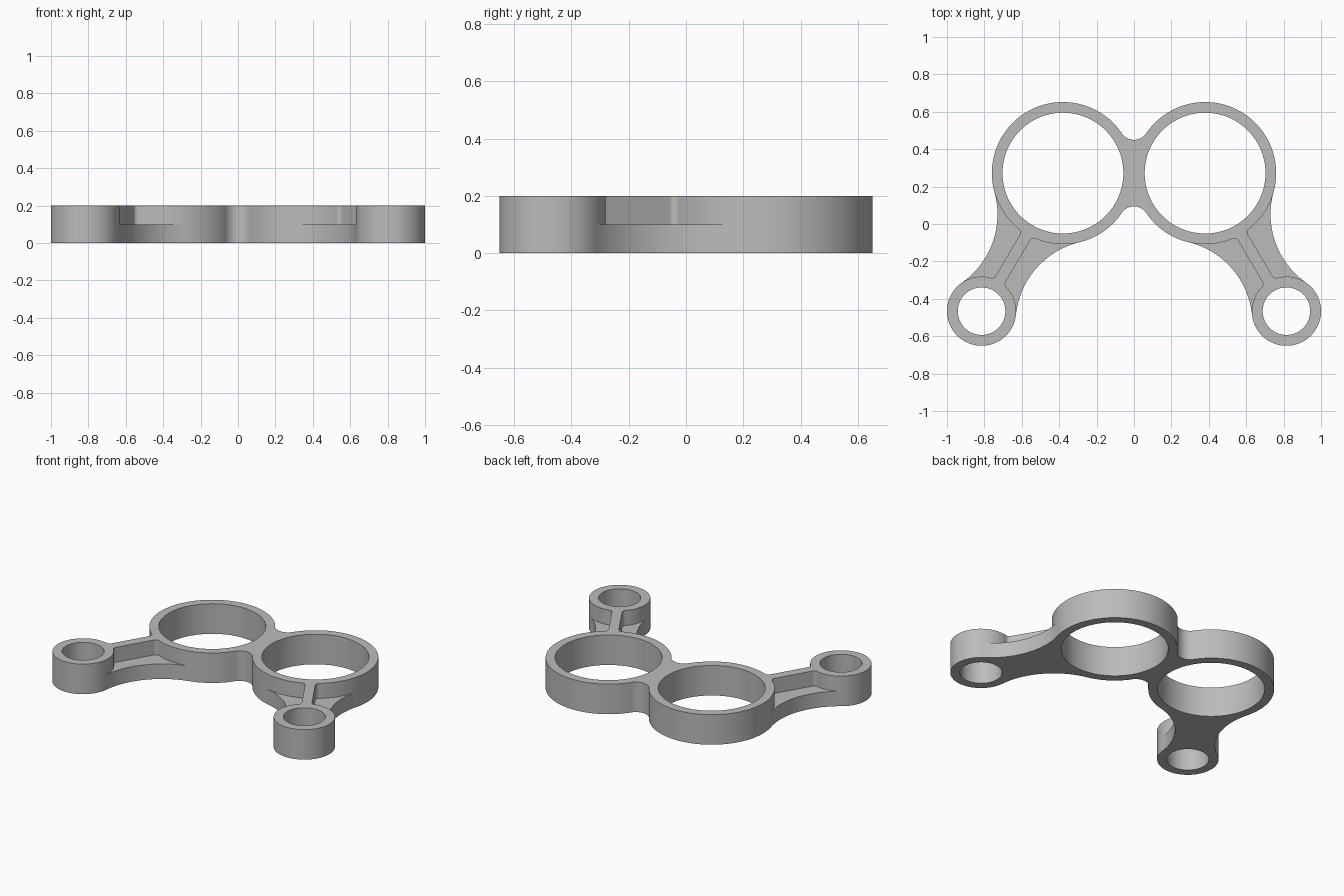
import bpy, bmesh
from math import sin, cos, sqrt, atan2, radians, pi, ceil
from mathutils import Vector

if "Cube" in bpy.data.objects:
    bpy.data.objects.remove(bpy.data.objects["Cube"], do_unlink=True)

# Main dimensions
BIG, SMALL = Vector((0.38, 0.272)), Vector((0.815, -0.466))
R_BIG, R_BIG_HOLE = 0.38, 0.323
R_SMALL, R_SMALL_HOLE = 0.185, 0.127
Z_LOW, Z_WEB, Z_TOP = 0.0, 0.1, 0.2
RIB, FILLET = 0.031, 0.025          # rib half width, rib corner radius
WEB_ANGLE = radians(44)             # where the web leaves the big ring
NECK = 0.178                        # half height of the neck between rings

axis = SMALL - BIG
DIST, HEADING = axis.length, atan2(axis.y, axis.x)


def arc(c, r, a0, a1):
    n = max(3, ceil(abs(a1 - a0) / radians(3)))
    return [Vector((c[0] + r * cos(a0 + (a1 - a0) * i / n),
                    c[1] + r * sin(a0 + (a1 - a0) * i / n))) for i in range(n + 1)]


def join(*chains):
    pts = []
    for chain in chains:
        pts += [p for i, p in enumerate(chain) if i or not pts]
    return pts


# Radius of the web arc tangent to both rings
diff = R_BIG - R_SMALL
u = (DIST ** 2 - diff ** 2) / (2 * (DIST * cos(WEB_ANGLE) - diff))
R_WEB = u - R_BIG
web_c = Vector((u * cos(WEB_ANGLE), u * sin(WEB_ANGLE)))
web_end = atan2(-web_c.y, DIST - web_c.x)

# Web edge, in a frame running along the arm
web_edge = arc(web_c, R_WEB, WEB_ANGLE - pi, web_end)

# Rib edge: big ring, corner, straight side, corner, small ring
off = RIB + FILLET
c1 = (sqrt((R_BIG + FILLET) ** 2 - off ** 2), off)
c2 = (DIST - sqrt((R_SMALL + FILLET) ** 2 - off ** 2), off)
a1 = atan2(off, c1[0])
a2 = atan2(off, c2[0] - DIST)
rib_edge = join(arc((0, 0), R_BIG, WEB_ANGLE, a1),
                arc(c1, FILLET, a1 + pi, 1.5 * pi),
                arc(c2, FILLET, -pi / 2, a2 - pi),
                arc((DIST, 0), R_SMALL, a2, web_end + pi))


def place(chain, side):
    ax, ay = cos(HEADING), sin(HEADING)
    return [BIG + Vector((p.x * ax - side * p.y * ay,
                          p.x * ay + side * p.y * ax)) for p in chain]


# Neck corner between the two big rings
r_neck = NECK ** 2 / (2 * (R_BIG - NECK))
d_neck = NECK + r_neck
tilt = atan2(d_neck, BIG.x)
neck_top = arc((0, BIG.y + d_neck), r_neck, -pi / 2, -tilt)
neck_low = arc((0, BIG.y - d_neck), r_neck, tilt, pi / 2)

# Full height outline pieces of the half model, clockwise
ring_outer = join(neck_top, arc(BIG, R_BIG, pi - tilt, HEADING + WEB_ANGLE))
end_eye = arc(SMALL, R_SMALL, HEADING + web_end + pi, HEADING - web_end - pi)
ring_inner = join(arc(BIG, R_BIG, HEADING - WEB_ANGLE, tilt - pi), neck_low)
holes = [arc(BIG, R_BIG_HOLE, 0, 2 * pi), arc(SMALL, R_SMALL_HOLE, 0, 2 * pi)]

bm = bmesh.new()


def wall(chain, *levels):
    for z0, z1 in zip(levels, levels[1:]):
        rows = [[bm.verts.new((p.x, p.y, z)) for p in chain] for z in (z0, z1)]
        for i in range(len(chain) - 1):
            bm.faces.new((rows[0][i], rows[0][i + 1], rows[1][i + 1], rows[1][i]))


def cap(loops, z):
    edges = []
    for loop in loops:
        vs = [bm.verts.new((p.x, p.y, z)) for p in loop]
        edges += [bm.edges.new((vs[i - 1], vs[i])) for i in range(len(vs))]
    bmesh.ops.triangle_fill(bm, edges=edges, use_beauty=True, normal=(0, 0, 1))


# Walls of rings, end eyes and holes
for chain in [ring_outer, end_eye, ring_inner] + holes:
    wall(chain, Z_LOW, Z_WEB, Z_TOP)

# Web and rib walls, with the recessed web floor on each side of the rib
for side in (1, -1):
    low, high = place(web_edge, side), place(rib_edge, side)
    wall(low, Z_LOW, Z_WEB)
    wall(high, Z_WEB, Z_TOP)
    bm.faces.new([bm.verts.new((p.x, p.y, Z_WEB)) for p in low + high[-2:0:-1]])

# Top and bottom faces
for edge, z in ((web_edge, Z_LOW), (rib_edge, Z_TOP)):
    outline = join(ring_outer, place(edge, 1), end_eye,
                   place(edge, -1)[::-1], ring_inner)
    cap([outline] + [h[:-1] for h in holes], z)

# Weld, then mirror the half to the other side
bmesh.ops.remove_doubles(bm, verts=bm.verts[:], dist=0.0001)
bmesh.ops.mirror(bm, geom=bm.verts[:] + bm.edges[:] + bm.faces[:],
                 axis='X', merge_dist=0.0001)
bmesh.ops.remove_doubles(bm, verts=bm.verts[:], dist=0.0001)
bmesh.ops.recalc_face_normals(bm, faces=bm.faces[:])

mesh = bpy.data.meshes.new("double_ring_bracket")
bm.to_mesh(mesh)
bm.free()
bracket = bpy.data.objects.new("double_ring_bracket", mesh)
bpy.context.collection.objects.link(bracket)

# Plain grey material
grey = bpy.data.materials.new("plain_grey")
grey.use_nodes = True
colour = (0.5, 0.5, 0.5, 1)
grey.diffuse_color = colour
grey.node_tree.nodes["Principled BSDF"].inputs["Base Color"].default_value = colour
mesh.materials.append(grey)

bpy.ops.object.select_all(action='DESELECT')
bracket.select_set(True)
bpy.context.view_layer.objects.active = bracket
bpy.ops.object.shade_smooth_by_angle(angle=radians(30))
